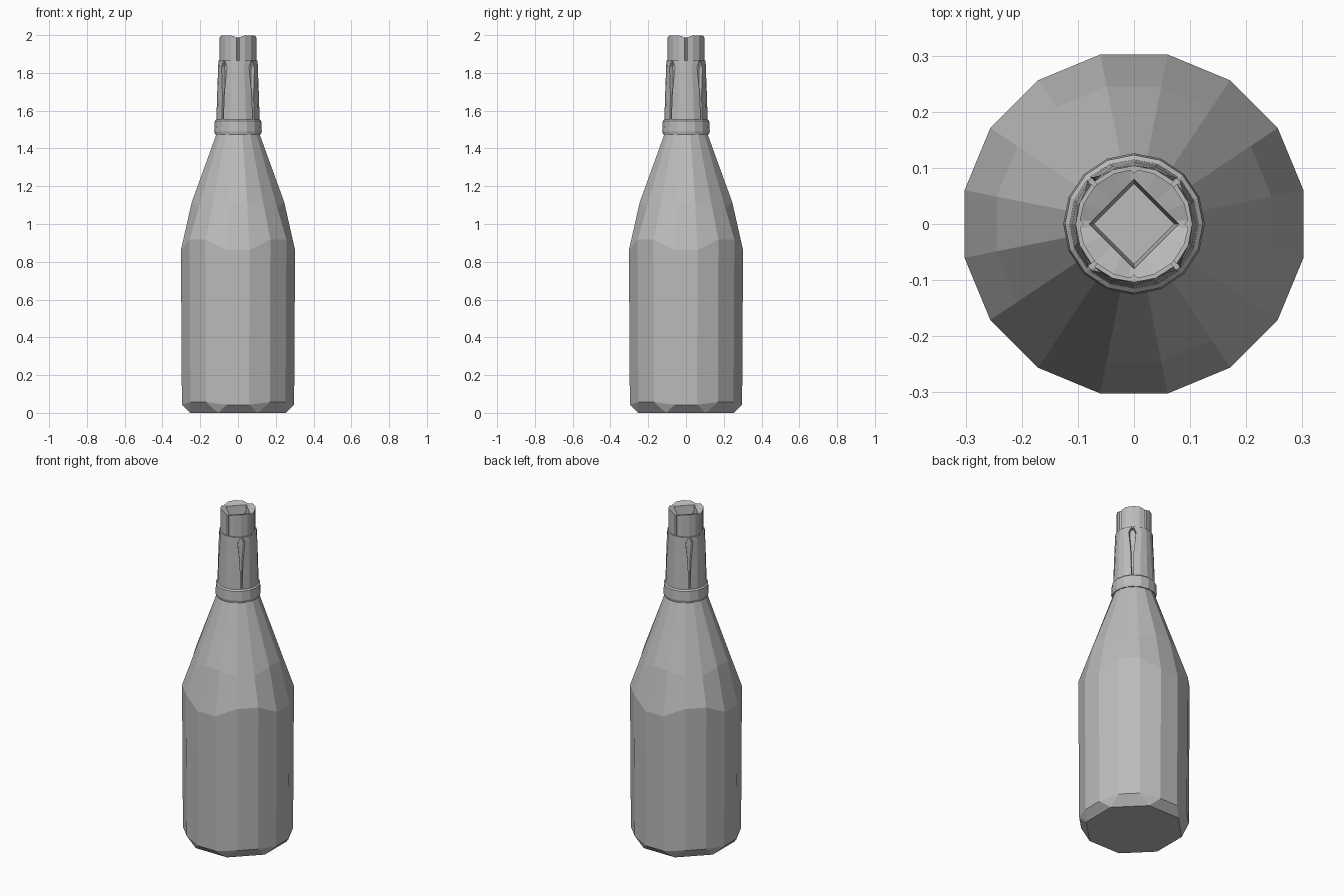
import bpy, bmesh
from math import sin, cos, pi, radians

if "Cube" in bpy.data.objects:
    bpy.data.objects.remove(bpy.data.objects["Cube"], do_unlink=True)

grey = bpy.data.materials.new("bottle grey")
grey.use_nodes = True
tone = (0.5, 0.5, 0.5, 1)
grey.diffuse_color = tone
grey.node_tree.nodes["Principled BSDF"].inputs["Base Color"].default_value = tone


def polar(r, a, z):
    return (r * cos(a), r * sin(a), z)


def ring(r, z, n=16, wave=0.0, turn=0.0):
    """Ring of points; wave lifts the corners between the four main directions."""
    angles = [2 * pi * i / n + turn for i in range(n)]
    return [polar(r, a, z - wave * cos(4 * a)) for a in angles]


def loft(name, rings):
    """Closed flat-shaded solid through rings with equal point counts."""
    bm = bmesh.new()
    loops = [[bm.verts.new(p) for p in pts] for pts in rings]
    for low, high in zip(loops, loops[1:]):
        for i in range(len(low)):
            j = (i + 1) % len(low)
            bm.faces.new((low[i], low[j], high[j], high[i]))
    bm.faces.new(loops[0][::-1])
    bm.faces.new(loops[-1])
    bmesh.ops.remove_doubles(bm, verts=bm.verts, dist=0.0005)
    bmesh.ops.recalc_face_normals(bm, faces=bm.faces)
    mesh = bpy.data.meshes.new(name)
    bm.to_mesh(mesh)
    bm.free()
    mesh.materials.append(grey)
    obj = bpy.data.objects.new(name, mesh)
    bpy.context.collection.objects.link(obj)
    return obj


# Body: eight-sided foot, faceted wall and sloping shoulder
foot = [polar(0.275, pi / 4 * (i // 2) + pi / 8, 0) for i in range(16)]
loft("bottle_body", [
    foot,
    ring(0.303, 0.05, wave=0.01, turn=pi / 16),
    ring(0.308, 0.89, wave=0.04, turn=pi / 16),
    ring(0.25, 1.10, wave=-0.02, turn=pi / 16),
    ring(0.115, 1.48, turn=pi / 16),
])

# Collar band and neck core
loft("neck_collar", [ring(0.122, 1.475), ring(0.126, 1.49),
                     ring(0.123, 1.545), ring(0.112, 1.555)])
loft("neck_core", [ring(0.096, 1.5, 12), ring(0.085, 1.88, 12)])


# Neck wrap: four panels parted by tapering slits
def panel_ring(middle, gap, outer, inner, z, steps=4):
    half = pi / 4 - radians(gap)
    angles = [middle - half + 2 * half * i / steps for i in range(steps + 1)]
    return ([polar(outer, a, z) for a in angles]
            + [polar(inner, a, z) for a in reversed(angles)])


for side, middle in (("front", -pi / 2), ("left", 0), ("back", pi / 2), ("right", pi)):
    loft("neck_wrap_" + side, [
        panel_ring(middle, 2, 0.115, 0.09, 1.54),
        panel_ring(middle, 4, 0.110, 0.088, 1.70),
        panel_ring(middle, 11, 0.105, 0.083, 1.83),
        panel_ring(middle, 2, 0.104, 0.08, 1.865),
    ])


# Lip with a slim crease on each side and a diamond-shaped mouth
def lip_ring(r, z, dip=0.0):
    points = []
    for k in range(4):
        for offset, scale in ((-22, 1), (-4, 1), (0, 0.93), (4, 1), (22, 1), (45, 1)):
            fall = dip if abs(offset) < 5 else 0
            points.append(polar(r * scale, k * pi / 2 + radians(offset), z - fall))
    return points


def diamond_ring(r, z):
    points = []
    for x, y, _ in lip_ring(1, 0):
        scale = r / (abs(x) + abs(y))
        points.append((x * scale, y * scale, z))
    return points


loft("bottle_lip", [lip_ring(0.097, 1.855), lip_ring(0.097, 1.998, 0.01),
                    diamond_ring(0.08, 1.985), diamond_ring(0.072, 1.93)])
